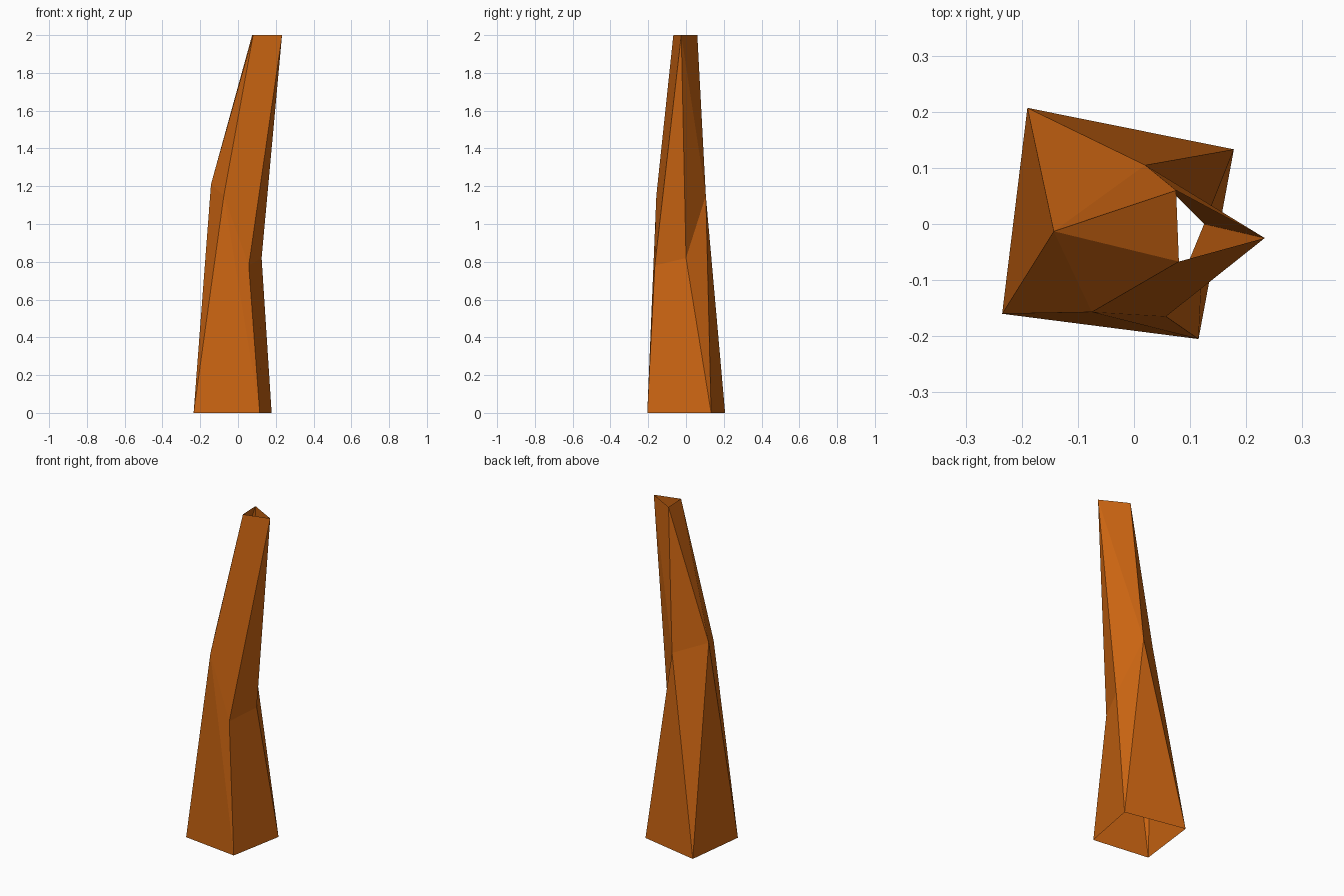
import bpy
import bmesh

if "Cube" in bpy.data.objects:
    bpy.data.objects.remove(bpy.data.objects["Cube"])

# Bent, faceted, open-ended trunk: three rings of 4, 5 and 3 corners
base = [(-0.235, -0.16, 0), (0.115, -0.205, 0), (0.178, 0.133, 0), (-0.19, 0.207, 0)]
bend = [(-0.143, -0.013, 1.21), (-0.075, -0.157, 1.15), (0.057, -0.165, 0.78),
        (0.125, 0.0, 0.82), (0.02, 0.105, 1.15)]
tip = [(0.075, 0.06, 2), (0.08, -0.067, 2), (0.233, -0.025, 2)]

bm = bmesh.new()
b = [bm.verts.new(p) for p in base]
m = [bm.verts.new(p) for p in bend]
t = [bm.verts.new(p) for p in tip]

# Lower facets, base to bend
lower = [(b[0], b[1], m[1]), (b[1], m[2], m[1]), (b[1], b[2], m[3], m[2]),
         (b[2], m[4], m[3]), (b[2], b[3], m[4]), (b[3], m[0], m[4]),
         (b[3], b[0], m[0]), (b[0], m[1], m[0])]
# Upper facets, bend to tip
upper = [(m[0], m[1], t[1]), (m[1], m[2], t[2], t[1]), (m[2], m[3], t[2]),
         (m[3], m[4], t[2]), (m[4], t[0], t[2]), (m[4], m[0], t[0]),
         (m[0], t[1], t[0])]
for corners in lower + upper:
    bm.faces.new(corners)

mesh = bpy.data.meshes.new("trunk")
bm.to_mesh(mesh)
bm.free()
trunk = bpy.data.objects.new("trunk", mesh)
bpy.context.collection.objects.link(trunk)

# Orange-brown bark
bark = bpy.data.materials.new("bark")
bark.diffuse_color = (0.6, 0.13, 0.006, 1)
bark.use_nodes = True
bark.node_tree.nodes["Principled BSDF"].inputs["Base Color"].default_value = bark.diffuse_color
mesh.materials.append(bark)
